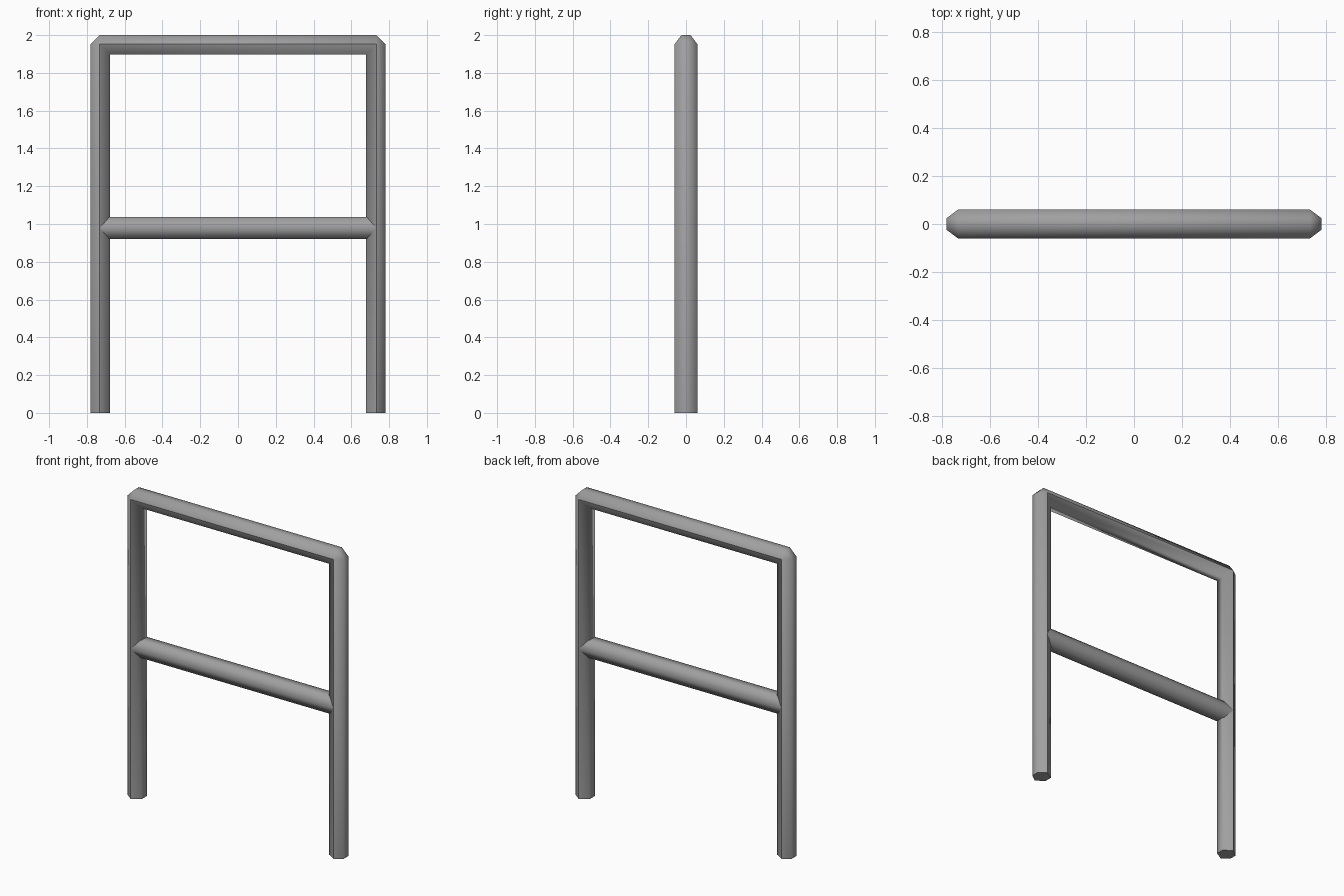
import bpy, bmesh, math

if "Cube" in bpy.data.objects:
    bpy.data.objects.remove(bpy.data.objects["Cube"])

grey = bpy.data.materials.new("metal grey")
grey.diffuse_color = (0.35, 0.35, 0.35, 1)
grey.use_nodes = True
grey.node_tree.nodes["Principled BSDF"].inputs["Base Color"].default_value = grey.diffuse_color

CX, CZ = 0.732, 1.952          # corner of the tube centre line
# six-sided section: (distance outward from centre line, y)
SECTION = [(0.0, -0.06), (0.048, -0.024), (0.048, 0.024),
           (0.0, 0.06), (-0.055, 0.027), (-0.055, -0.027)]


def finish(name, bm):
    bmesh.ops.remove_doubles(bm, verts=bm.verts, dist=1e-5)
    bmesh.ops.dissolve_degenerate(bm, edges=bm.edges, dist=1e-5)
    bmesh.ops.recalc_face_normals(bm, faces=bm.faces)
    me = bpy.data.meshes.new(name)
    bm.to_mesh(me)
    bm.free()
    ob = bpy.data.objects.new(name, me)
    bpy.context.collection.objects.link(ob)
    me.materials.append(grey)
    bpy.ops.object.select_all(action='DESELECT')
    ob.select_set(True)
    bpy.context.view_layer.objects.active = ob
    bpy.ops.object.shade_smooth_by_angle(angle=math.radians(66))
    return ob


def loft(bm, rings):
    rows = [[bm.verts.new(p) for p in ring] for ring in rings]
    for a, b in zip(rows, rows[1:]):
        n = len(a)
        for i in range(n):
            j = (i + 1) % n
            bm.faces.new((a[i], a[j], b[j], b[i]))
    bm.faces.new(rows[0])
    bm.faces.new(rows[-1])


# Outer hoop: posts and top rail, sharp inside corners, chamfered outside corners
def foot(s):
    return [(s * (CX + u), y, 0) for u, y in SECTION]


def post_top(s):
    return [(s * (CX + u), y, CZ + min(u, 0)) for u, y in SECTION]


def rail_end(s):
    return [(s * (CX + min(u, 0)), y, CZ + u) for u, y in SECTION]


bm = bmesh.new()
loft(bm, [foot(-1), post_top(-1), rail_end(-1), rail_end(1), post_top(1), foot(1)])
finish("outer_hoop", bm)

# Middle crossbar, ends buried in the posts
bm = bmesh.new()
loft(bm, [[(x, 0.06 * math.cos(a), 0.979 + 0.066 * math.sin(a))
           for a in (k * math.pi / 3 for k in range(6))]
          for x in (-0.728, 0.728)])
finish("middle_crossbar", bm)
